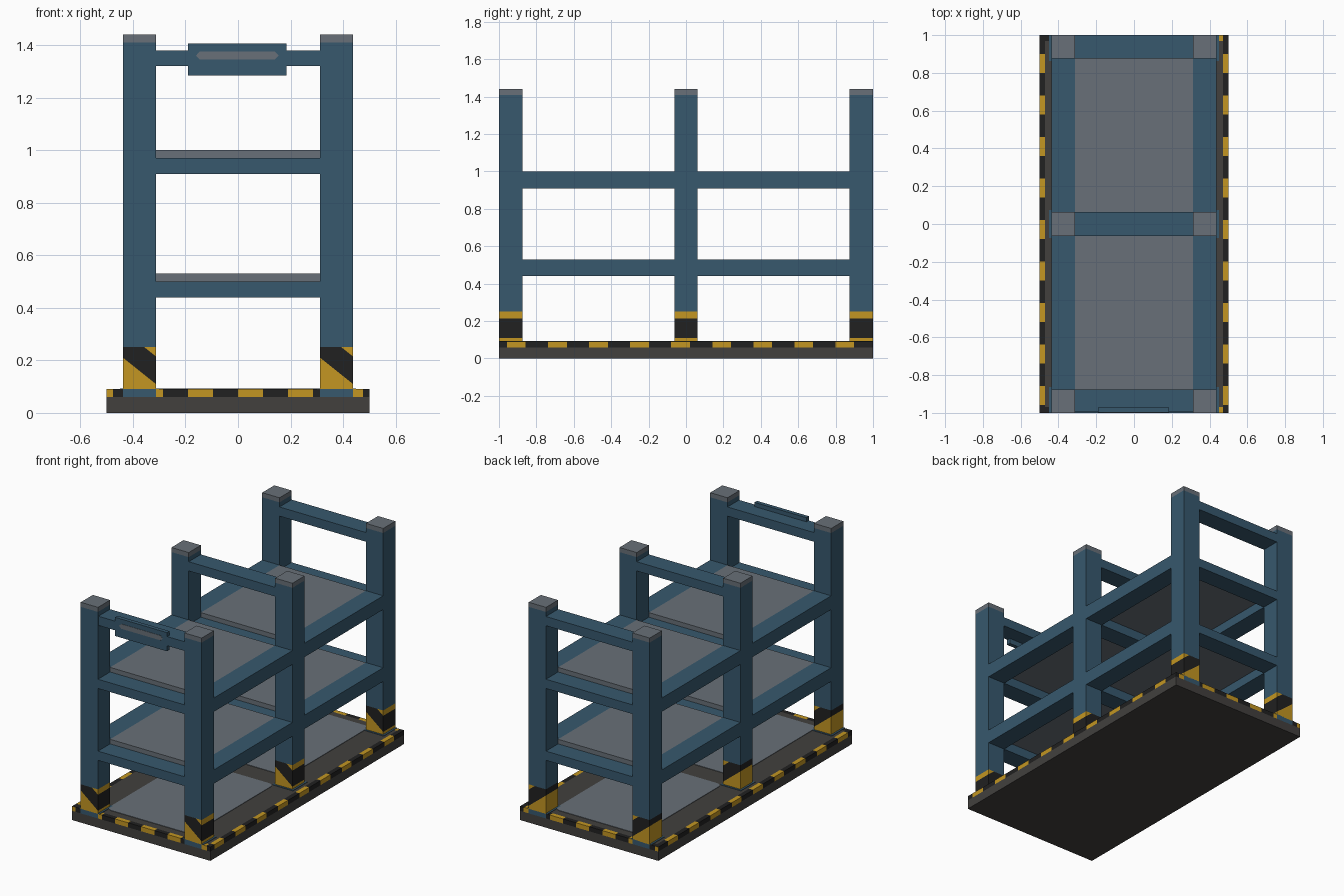
import bpy, bmesh, math
from mathutils import Vector, Matrix

cube = bpy.data.objects.get("Cube")
if cube:
    bpy.data.objects.remove(cube, do_unlink=True)


def material(name, rgb):
    m = bpy.data.materials.new(name)
    m.use_nodes = True
    m.diffuse_color = (*rgb, 1)
    m.node_tree.nodes["Principled BSDF"].inputs["Base Color"].default_value = (*rgb, 1)
    return m


BLUE = material("steel blue paint", (0.038, 0.098, 0.155))
GREY = material("panel grey", (0.138, 0.162, 0.188))
DARK = material("dark base", (0.054, 0.051, 0.048))
YELLOW = material("hazard yellow", (0.546, 0.305, 0.016))
BLACK = material("hazard black", (0.015, 0.015, 0.015))


def finish(bm, name, mats):
    bmesh.ops.recalc_face_normals(bm, faces=bm.faces)
    me = bpy.data.meshes.new(name)
    bm.to_mesh(me)
    bm.free()
    for m in mats:
        me.materials.append(m)
    ob = bpy.data.objects.new(name, me)
    bpy.context.collection.objects.link(ob)
    return ob


def box_mesh(x, y, z):
    """Box from (low, high) pairs on each axis."""
    bm = bmesh.new()
    ranges = (x, y, z)
    size = [b - a for a, b in ranges]
    mid = [(a + b) / 2 for a, b in ranges]
    bmesh.ops.create_cube(bm, size=1, matrix=Matrix.Translation(mid) @ Matrix.Diagonal((*size, 1)))
    return bm


def box(name, x, y, z, mat):
    return finish(box_mesh(x, y, z), name, [mat])


def cut(bm, point, normal):
    bmesh.ops.bisect_plane(bm, geom=bm.verts[:] + bm.edges[:] + bm.faces[:], dist=1e-6,
                           plane_co=point, plane_no=Vector(normal).normalized())


def outline_plate(name, points, direction, mat):
    """Flat outline pushed along a direction."""
    bm = bmesh.new()
    face = bm.faces.new([bm.verts.new(p) for p in points])
    new = bmesh.ops.extrude_face_region(bm, geom=[face])["geom"]
    bmesh.ops.translate(bm, vec=direction, verts=[v for v in new if isinstance(v, bmesh.types.BMVert)])
    return finish(bm, name, [mat])


BASE, POST_IN, POST_OUT = 0.09, 0.3125, 0.4375
ROWS = {"front": (-1, -0.875), "middle": (-0.0625, 0.0625), "back": (0.875, 1)}
SIDES = {"left": 1, "right": -1}
BAYS = {"front": (-0.875, -0.0625), "back": (0.0625, 0.875)}
LEVELS = {"lower": 0.44, "upper": 0.91}

# Base slab with hazard stripes around its upper edge
bm = box_mesh((-0.5, 0.5), (-1, 1), (0, BASE))
cut(bm, (0, 0, 0.06), (0, 0, 1))
for s in (-1, 1):
    for x in (0.47, POST_IN, POST_OUT):
        cut(bm, (s * x, 0, 0), (1, 0, 0))
    cut(bm, (0, s * 0.97, 0), (0, 1, 0))
for k in range(-3, 3):
    for x in (0.19 * k, 0.19 * k + 0.095):
        cut(bm, (x, 0, 0), (1, 0, 0))
for k in range(10):
    for y in (-0.957 + 0.2195 * k, -0.857 + 0.2195 * k):
        cut(bm, (0, y, 0), (0, 1, 0))
for f in bm.faces:
    c = f.calc_center_median()
    if c.z < 0.061 or (abs(c.x) < 0.47 and abs(c.y) < 0.97):
        f.material_index = 0
    elif abs(c.y) > 0.999 and POST_IN < abs(c.x) < POST_OUT:
        f.material_index = 3
    elif abs(c.x) > 0.47 and abs(c.y) < 0.999:
        f.material_index = 1 if (c.y + 0.957) % 0.2195 < 0.1 else 2
    else:
        f.material_index = 1 if c.x % 0.19 < 0.095 else 2
finish(bm, "base_slab", [DARK, YELLOW, BLACK, BLUE])

# Rounded grey floor plates, one in each bay
for bay, s in (("front", -1), ("back", 1)):
    points = []
    for i in range(4):
        cx = 0.27 if i in (0, 3) else -0.27
        cy = s * 0.495 + (0.385 if i < 2 else -0.385)
        for j in range(5):
            a = math.pi / 2 * (i + j / 4)
            points.append((cx + 0.04 * math.cos(a), cy + 0.04 * math.sin(a), BASE))
    outline_plate(bay + "_floor_plate", points, (0, 0, 0.003), GREY)

for row, (y0, y1) in ROWS.items():
    for side, s in SIDES.items():
        x0, x1 = sorted((s * POST_IN, s * POST_OUT))
        # Post with diagonal hazard stripes at its foot
        bm = box_mesh((x0, x1), (y0, y1), (BASE, 1.41))
        cut(bm, (0, 0, 0.25), (0, 0, 1))
        for level in (0.12, 0.225):
            # keep the diagonal cuts within the foot
            foot = [f for f in bm.faces if f.calc_center_median().z < 0.25]
            geom = set(foot) | {e for f in foot for e in f.edges} | {v for f in foot for v in f.verts}
            bmesh.ops.bisect_plane(bm, geom=list(geom), dist=1e-6, plane_co=(x0, 0, BASE + level),
                                   plane_no=Vector((0.8, 0, 1)).normalized())
        for f in bm.faces:
            c = f.calc_center_median()
            d = 0.8 * (c.x - x0) + c.z - BASE
            if c.z < 0.25:
                f.material_index = 2 if 0.12 < d < 0.225 else 1
        finish(bm, f"{row}_{side}_post", [BLUE, YELLOW, BLACK])
        box(f"{row}_{side}_post_cap", (x0, x1), (y0, y1), (1.41, 1.44), GREY)
        # Thin blue foot plate
        box(f"{row}_{side}_foot_plate", (x0 - 0.012, x1 + 0.012),
            (max(y0 - 0.012, -1), min(y1 + 0.012, 1)), (BASE, BASE + 0.003), BLUE)
    # Cross beams
    for level, z in LEVELS.items():
        box(f"{row}_{level}_cross_beam", (-POST_IN, POST_IN), (y0, y1), (z, z + 0.06), BLUE)
    box(f"{row}_top_cross_beam", (-POST_IN, POST_IN), (max(y0, -0.995), y1), (1.32, 1.38), BLUE)

# Shelf panels and side rails
for bay, span in BAYS.items():
    for level, z in LEVELS.items():
        box(f"{bay}_{level}_shelf", (-POST_IN, POST_IN), span, (z + 0.06, z + 0.09), GREY)
        for side, s in SIDES.items():
            box(f"{bay}_{level}_{side}_rail", sorted((s * POST_IN, s * POST_OUT)), span, (z, z + 0.09), BLUE)

# Front sign board with a grey label
box("sign_board", (-0.19, 0.185), (-0.998, -0.972), (1.285, 1.407), BLUE)
label = [(-0.16, 1.36), (-0.145, 1.345), (0.14, 1.345), (0.155, 1.36), (0.14, 1.376), (-0.145, 1.376)]
outline_plate("sign_label", [(x, -0.998, z) for x, z in label], (0, -0.002, 0), GREY)
